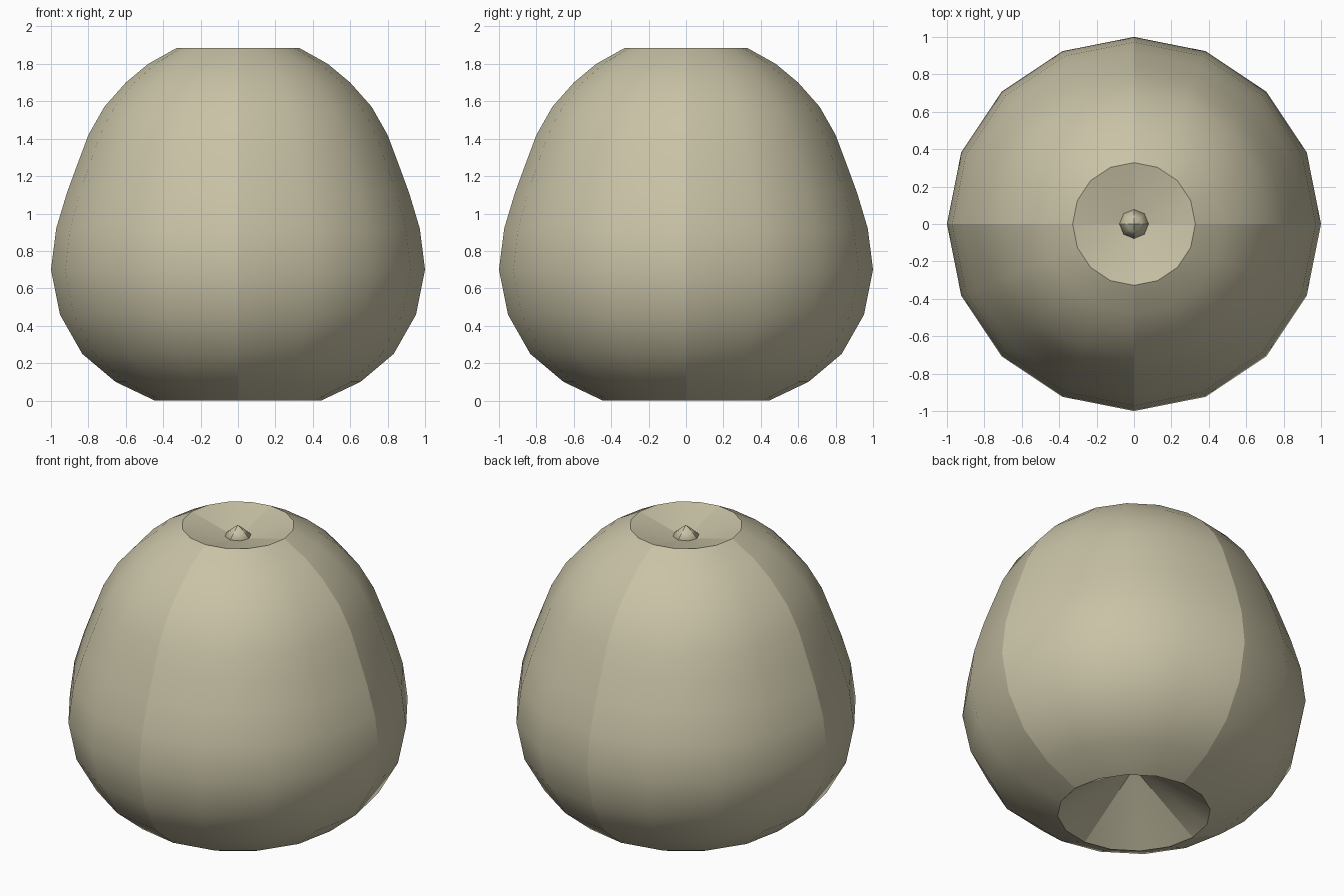
import bpy, bmesh, math

if "Cube" in bpy.data.objects:
    bpy.data.objects.remove(bpy.data.objects["Cube"])

mat = bpy.data.materials.new("pale khaki")
mat.diffuse_color = (0.58, 0.54, 0.38, 1.0)
mat.use_nodes = True
mat.node_tree.nodes["Principled BSDF"].inputs["Base Color"].default_value = mat.diffuse_color


def lathe(name, profile, sides, sharp_rings=()):
    """Revolve an (r, z) profile; r = 0 closes to a point. Four seams are kept sharp."""
    bm = bmesh.new()
    rings = []
    for r, z in profile:
        if r == 0:
            rings.append([bm.verts.new((0, 0, z))] * sides)
        else:
            rings.append([bm.verts.new((r * math.cos(2 * math.pi * i / sides),
                                        r * math.sin(2 * math.pi * i / sides), z))
                          for i in range(sides)])
    for a, b in zip(rings, rings[1:]):
        for i in range(sides):
            j = (i + 1) % sides
            corners = list(dict.fromkeys((a[i], a[j], b[j], b[i])))
            bm.faces.new(corners).smooth = True
    bmesh.ops.recalc_face_normals(bm, faces=bm.faces)
    rims = [set(rings[k]) for k in sharp_rings]
    for e in bm.edges:
        u, v = e.verts
        # quarter seams on the x and y planes, and the dimple rims
        seam = any(abs(u.co[k]) < 1e-5 and abs(v.co[k]) < 1e-5 for k in (0, 1))
        if seam or any(u in s and v in s for s in rims):
            e.smooth = False
    me = bpy.data.meshes.new(name)
    bm.to_mesh(me)
    bm.free()
    me.materials.append(mat)
    ob = bpy.data.objects.new(name, me)
    bpy.context.collection.objects.link(ob)
    return ob


# fruit body: deep hollow below, shallow dimple on top
body = [(0, 0.30), (0.445, 0), (0.655, 0.10), (0.833, 0.25), (0.952, 0.46),
        (1.0, 0.70), (0.972, 0.92), (0.915, 1.11), (0.86, 1.26), (0.80, 1.42),
        (0.715, 1.57), (0.60, 1.70), (0.48, 1.80), (0.328, 1.885), (0, 1.80)]
lathe("fruit_body", body, 16, sharp_rings=(1, 13))

# small pointed stem sitting in the top dimple
lathe("stem", [(0, 1.76), (0.06, 1.79), (0.078, 1.82), (0.04, 1.855), (0, 1.887)], 8)
